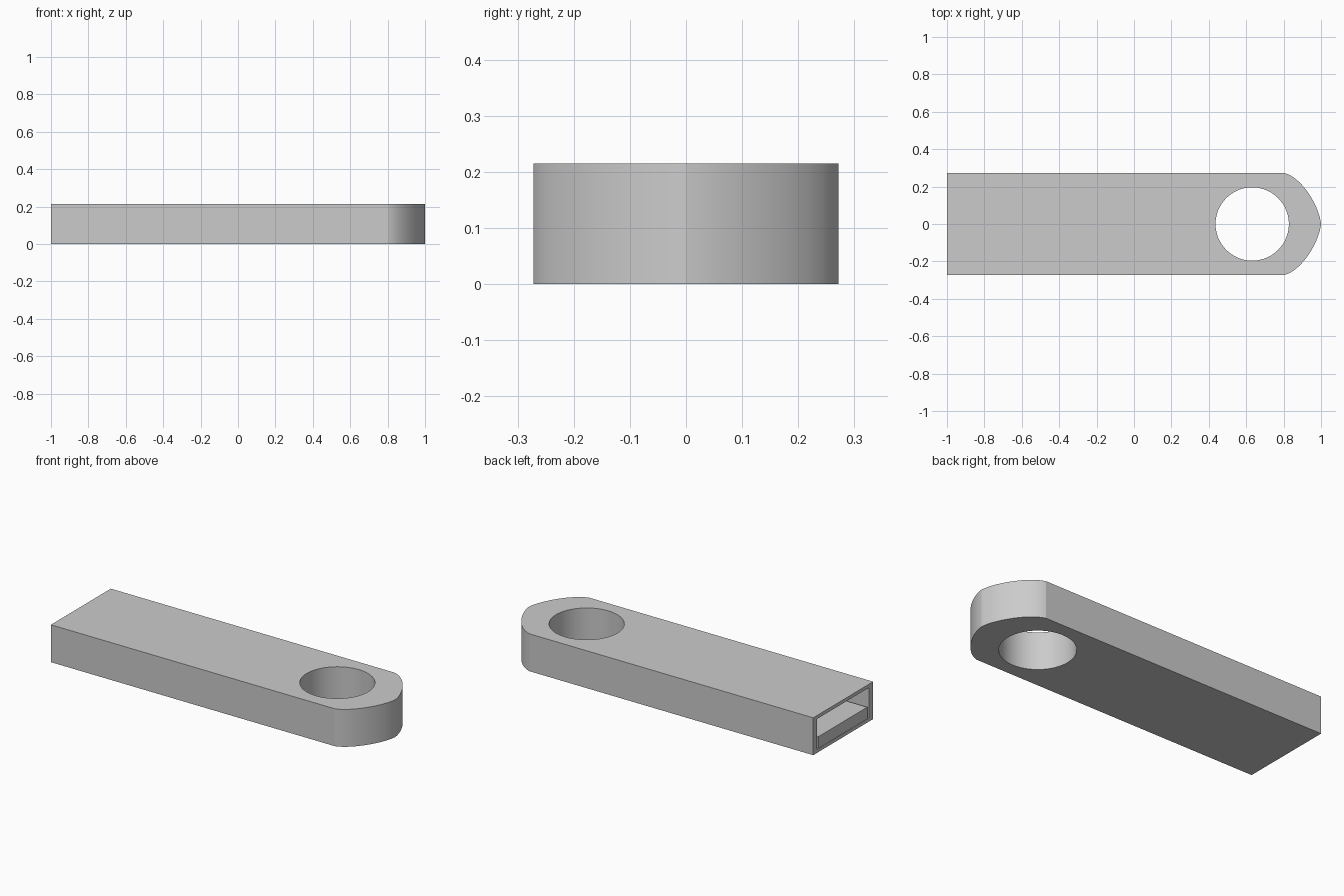
import bpy, bmesh
from mathutils import Vector
from mathutils.geometry import interpolate_bezier

if "Cube" in bpy.data.objects:
    bpy.data.objects.remove(bpy.data.objects["Cube"])

W, H = 0.272, 0.215      # half width, height
WALL = 0.02


def box(name, lo, hi):
    bpy.ops.mesh.primitive_cube_add(size=1)
    ob = bpy.context.object
    ob.name = name
    lo, hi = Vector(lo), Vector(hi)
    mid, size = (lo + hi) / 2, hi - lo
    for v in ob.data.vertices:
        v.co = Vector([v.co[i] * size[i] + mid[i] for i in range(3)])
    return ob


def cut(target, cutter):
    cutter.hide_render = True
    mod = target.modifiers.new("cut", 'BOOLEAN')
    mod.operation, mod.solver, mod.object = 'DIFFERENCE', 'EXACT', cutter
    bpy.context.view_layer.objects.active = target
    bpy.ops.object.modifier_apply(modifier=mod.name)
    bpy.data.objects.remove(cutter)


# Casing outline: straight sides with a rounded nose
nose = interpolate_bezier(Vector((0.805, W, 0)), Vector((0.895, 0.25, 0)),
                          Vector((0.99, 0.10, 0)), Vector((1, 0, 0)), 17)
nose = [(p.x, p.y) for p in nose]
upper = [(-1, W)] + nose
outline = upper + [(x, -y) for x, y in reversed(upper[:-1])]

bm = bmesh.new()
face = bm.faces.new([bm.verts.new((x, y, 0)) for x, y in outline])
ext = bmesh.ops.extrude_face_region(bm, geom=[face])
bmesh.ops.translate(bm, vec=(0, 0, H),
                    verts=[g for g in ext["geom"] if isinstance(g, bmesh.types.BMVert)])
bmesh.ops.recalc_face_normals(bm, faces=bm.faces)
mesh = bpy.data.meshes.new("casing")
bm.to_mesh(mesh)
bm.free()
casing = bpy.data.objects.new("casing", mesh)
bpy.context.collection.objects.link(casing)

# Keyring hole
bpy.ops.mesh.primitive_cylinder_add(vertices=64, radius=0.196, depth=1,
                                    location=(0.632, 0, H / 2))
cut(casing, bpy.context.object)

# Plug socket, open at the left end
cut(casing, box("socket_cutter", (-1.1, -W + 0.035, WALL), (-0.31, W - 0.035, H - WALL)))

# Smooth the curved walls, keep edges sharp
bpy.ops.object.select_all(action='DESELECT')
casing.select_set(True)
bpy.context.view_layer.objects.active = casing
bpy.ops.object.shade_smooth_by_angle(angle=0.26)

# Contact tongue on the socket floor
box("contact_tongue", (-0.998, -W + 0.05, WALL - 0.002), (-0.308, W - 0.05, 0.087))
